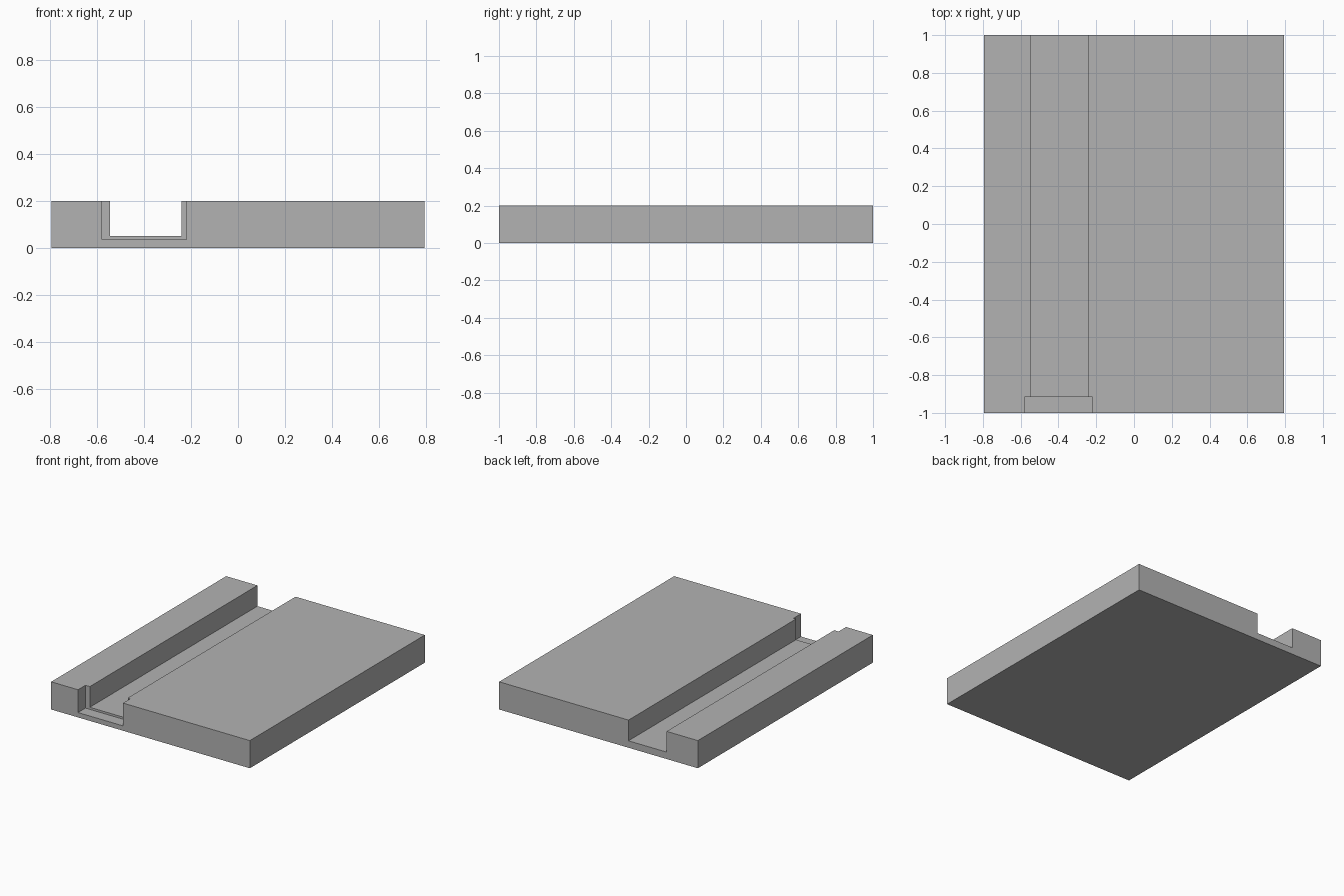
import bpy

cube = bpy.data.objects.get("Cube")
if cube:
    bpy.data.objects.remove(cube, do_unlink=True)

grey = bpy.data.materials.new("plain_grey")
grey.use_nodes = True
colour = (0.45, 0.45, 0.45, 1)
grey.diffuse_color = colour
grey.node_tree.nodes["Principled BSDF"].inputs["Base Color"].default_value = colour


def box(name, low, high):
    """Box spanning two opposite corners."""
    bpy.ops.mesh.primitive_cube_add(size=1)
    obj = bpy.context.object
    obj.name = name
    for v in obj.data.vertices:
        v.co = [h if c > 0 else l for c, l, h in zip(v.co, low, high)]
    obj.data.materials.append(grey)
    return obj


# Flat base plate
plate = box("base_plate", (-0.795, -1, 0), (0.795, 1, 0.2))

# Long channel, and the wider, deeper recess at its front end
cutters = [
    box("channel_cutter", (-0.545, -1.1, 0.05), (-0.24, 1.1, 0.3)),
    box("front_recess_cutter", (-0.58, -1.1, 0.035), (-0.22, -0.915, 0.3)),
]
bpy.context.view_layer.objects.active = plate
for cutter in cutters:
    mod = plate.modifiers.new(cutter.name, "BOOLEAN")
    mod.operation = "DIFFERENCE"
    mod.solver = "EXACT"
    mod.object = cutter
    bpy.ops.object.modifier_apply(modifier=mod.name)

# The cuts are applied, so the cutters are no longer needed
for cutter in cutters:
    bpy.data.objects.remove(cutter, do_unlink=True)
